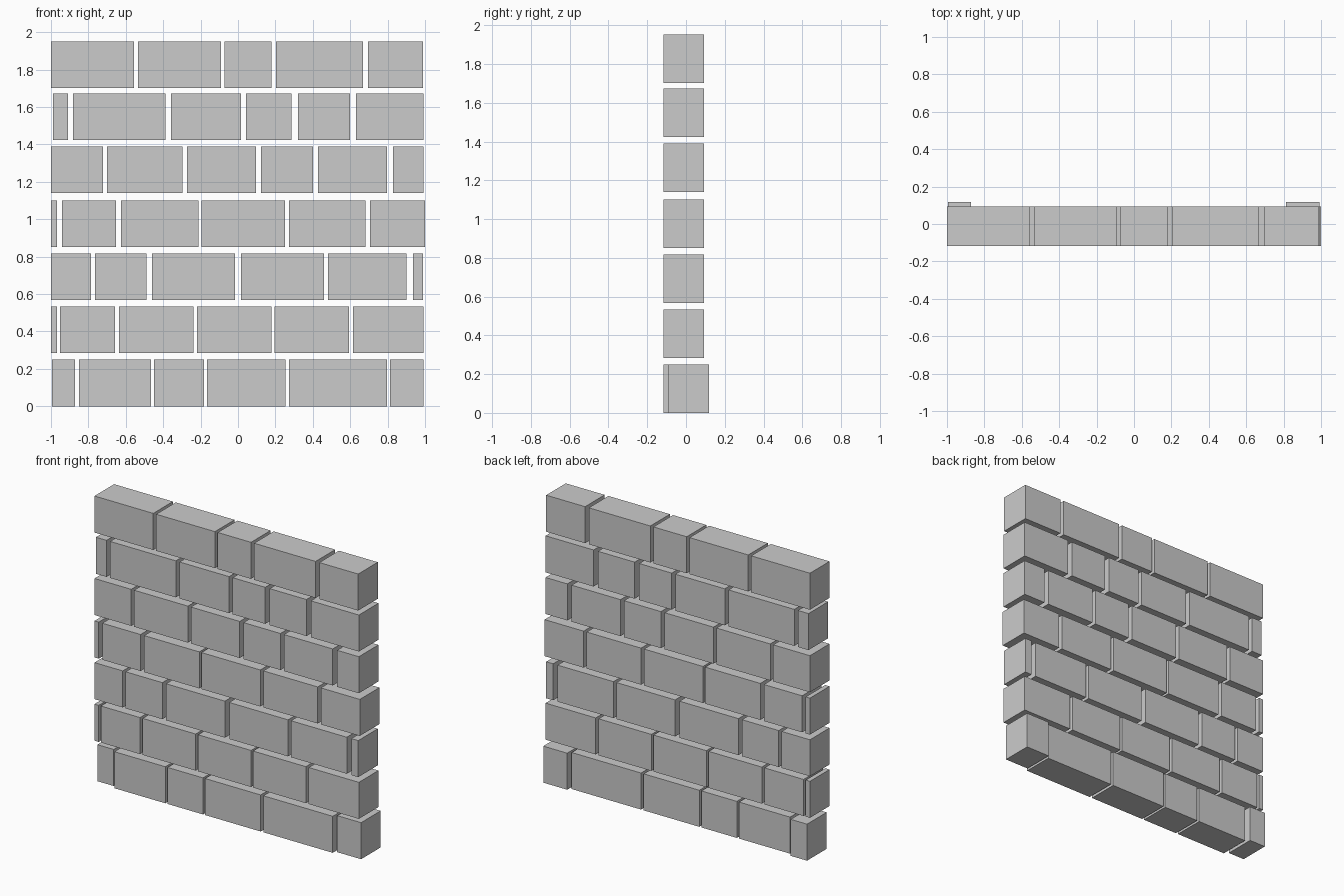
import bpy, bmesh

BRICK_H = 0.249
FRONT, BACK = -0.117, 0.094
SHIFT = 0.024  # end bricks of the bottom course sit further back

# Each course: base height, then left/right edge of every brick
COURSES = [
    (0.0, [(-.995, -.872), (-.85, -.466), (-.449, -.182), (-.166, .253), (.273, .796), (.813, .993)]),
    (.284, [(-1, -.968), (-.952, -.657), (-.637, -.237), (-.219, .18), (.195, .593), (.615, .993)]),
    (.567, [(-1, -.787), (-.765, -.488), (-.461, -.017), (.016, .459), (.481, .902), (.936, .988)]),
    (.851, [(-1, -.968), (-.941, -.653), (-.626, -.21), (-.194, .25), (.273, .683), (.706, 1)]),
    (1.14, [(-1, -.723), (-.701, -.296), (-.273, .095), (.123, .402), (.428, .796), (.829, .993)]),
    (1.424, [(-.989, -.909), (-.882, -.387), (-.358, .015), (.042, .287), (.321, .598), (.631, .993)]),
    (1.702, [(-1, -.557), (-.535, -.092), (-.071, .18), (.203, .667), (.695, .988)]),
]


def add_brick(bm, x0, x1, y0, y1, z0, z1):
    verts = bmesh.ops.create_cube(bm, size=1)["verts"]
    bmesh.ops.scale(bm, vec=(x1 - x0, y1 - y0, z1 - z0), verts=verts)
    bmesh.ops.translate(bm, vec=((x0 + x1) / 2, (y0 + y1) / 2, (z0 + z1) / 2), verts=verts)


# One object per brick course
for row, (z, bricks) in enumerate(COURSES):
    bm = bmesh.new()
    for i, (x0, x1) in enumerate(bricks):
        dy = SHIFT if row == 0 and i in (0, len(bricks) - 1) else 0
        add_brick(bm, x0, x1, FRONT + dy, BACK + dy, z, z + BRICK_H)
    name = f"brick_course_{row + 1}"
    mesh = bpy.data.meshes.new(name)
    bm.to_mesh(mesh)
    bm.free()
    bpy.context.collection.objects.link(bpy.data.objects.new(name, mesh))
